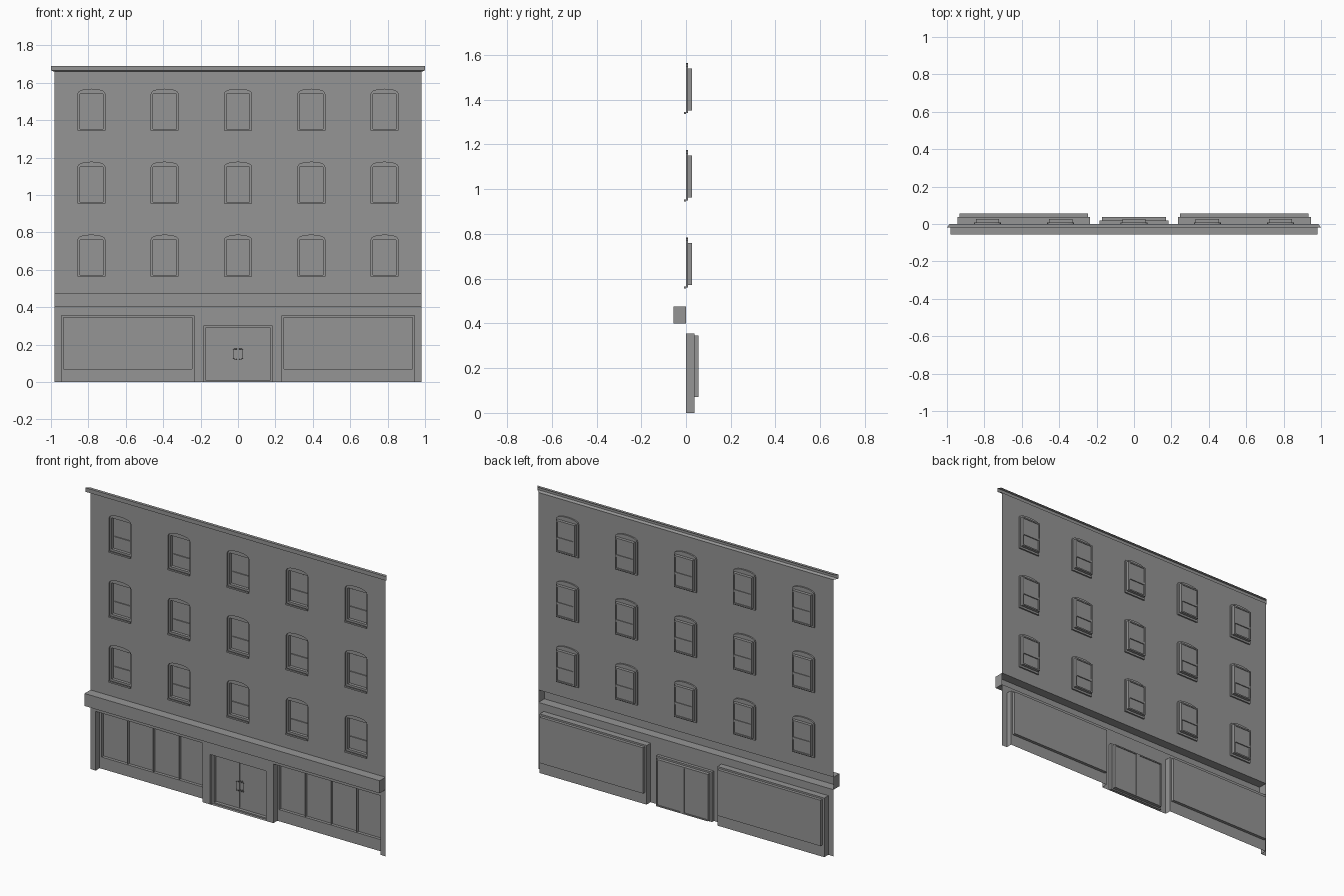
import bpy, bmesh, math
from mathutils import Vector

cube = bpy.data.objects.get("Cube")
if cube:
    bpy.data.objects.remove(cube, do_unlink=True)

grey = bpy.data.materials.new("stone_grey")
grey.use_nodes = True
grey.diffuse_color = (0.3, 0.3, 0.3, 1)
grey.node_tree.nodes["Principled BSDF"].inputs["Base Color"].default_value = (0.3, 0.3, 0.3, 1)


def rect(x0, x1, z0, z1):
    return [(x0, z0), (x1, z0), (x1, z1), (x0, z1)]


def sheet(bm, y, *loops):
    """Flat panel facing the front: first loop is the outline, the rest are holes."""
    edges = []
    for loop in loops:
        vs = [bm.verts.new((x, y, z)) for x, z in loop]
        edges += [bm.edges.new((a, b)) for a, b in zip(vs, vs[1:] + vs[:1])]
    made = bmesh.ops.triangle_fill(bm, edges=edges, use_beauty=True)["geom"]
    faces = [f for f in made if isinstance(f, bmesh.types.BMFace)]
    for f in faces:
        f.normal_update()
        if f.normal.y > 0:
            f.normal_flip()


def reveal(bm, loop, y0, y1, closed=True):
    """Side walls that carry a loop from one depth to another."""
    a = [bm.verts.new((x, y0, z)) for x, z in loop]
    b = [bm.verts.new((x, y1, z)) for x, z in loop]
    n = len(loop)
    for i in range(n if closed else n - 1):
        j = (i + 1) % n
        bm.faces.new((a[i], a[j], b[j], b[i]))


def finish(name, bm):
    bmesh.ops.remove_doubles(bm, verts=bm.verts, dist=0.0002)
    mesh = bpy.data.meshes.new(name)
    bm.to_mesh(mesh)
    bm.free()
    mesh.materials.append(grey)
    obj = bpy.data.objects.new(name, mesh)
    bpy.context.collection.objects.link(obj)
    return obj


def arch(cx, z):
    """Window opening with a shallow curved head."""
    w, spring, rise, steps = 0.072, 0.2, 0.025, 10
    pts = [(cx - w, z), (cx + w, z)]
    for i in range(steps + 1):
        t = math.pi * i / steps
        pts.append((cx + w * math.cos(t), z + spring + rise * math.sin(t) ** 0.8 if 0 < i < steps else z + spring))
    return pts


columns = [i * 0.392 for i in range(-2, 3)]
floors = [0.56, 0.95, 1.34]
HALF = 0.98

# Upper wall with arched openings
bm = bmesh.new()
sheet(bm, 0, rect(-HALF, HALF, 0.475, 1.66), *[arch(x, z) for x in columns for z in floors])
finish("upper_wall", bm)

# Ground floor wall, notched for the shop windows and door
bm = bmesh.new()
notches = [(-0.945, -0.235, 0.355), (-0.185, 0.185, 0.3), (0.235, 0.945, 0.355)]
outline = [(-HALF, 0)]
for x0, x1, top in notches:
    outline += [(x0, 0), (x0, top), (x1, top), (x1, 0)]
outline += [(HALF, 0), (HALF, 0.4), (-HALF, 0.4)]
sheet(bm, 0, outline)
finish("ground_floor_wall", bm)

# Sign band: open-backed box across the front
bm = bmesh.new()
band = rect(-HALF, HALF, 0.4, 0.475)
reveal(bm, band, 0, -0.056)
sheet(bm, -0.056, band)
finish("sign_band", bm)

# Cornice: mitred open profile
bm = bmesh.new()
profile = [(0.98, 0, 1.66), (0.985, -0.006, 1.66), (1, -0.018, 1.666), (1, -0.018, 1.69), (0.985, 0, 1.69)]
rows = [[bm.verts.new((s * x, y, z)) for s in (-1, 1)] for x, y, z in profile]
for a, b in zip(rows, rows[1:]):
    bm.faces.new((a[0], a[1], b[1], b[0]))
finish("cornice", bm)

# Sash windows with sills
for r, z in enumerate(floors):
    for c, x in enumerate(columns):
        bm = bmesh.new()
        opening = arch(x, z)
        frame = rect(x - 0.062, x + 0.062, z + 0.012, z + 0.2)
        reveal(bm, opening, 0, 0.009)
        sheet(bm, 0.009, opening, frame)
        reveal(bm, frame, 0.009, 0.027)
        lower = rect(x - 0.054, x + 0.054, z + 0.02, z + 0.086)
        upper = rect(x - 0.054, x + 0.054, z + 0.1, z + 0.192)
        sheet(bm, 0.027, frame, lower, upper)
        for pane, depth in ((lower, 0.021), (upper, 0.023)):
            reveal(bm, pane, 0.027, depth)
            sheet(bm, depth, pane)
        sill = rect(x - 0.072, x + 0.072, z - 0.004, z + 0.005)
        reveal(bm, sill, 0, -0.008)
        sheet(bm, -0.008, sill)
        finish(f"window_{r + 1}_{c + 1}", bm)

# Shop windows, recessed in two steps, with thin glazing fins
for name, side in (("right", -1), ("left", 1)):
    bm = bmesh.new()
    x0, x1 = sorted((side * 0.235, side * 0.945))
    surround = rect(x0, x1, 0, 0.355)
    glass = rect(x0 + 0.012, x1 - 0.012, 0.07, 0.345)
    reveal(bm, surround[1:] + surround[:1], 0, 0.038, closed=False)
    sheet(bm, 0.038, surround, glass)
    reveal(bm, glass, 0.038, 0.056)
    sheet(bm, 0.056, glass)
    for i in range(1, 4):
        fx = x0 + 0.012 + (x1 - x0 - 0.024) * i / 4
        reveal(bm, [(fx, 0.07), (fx, 0.345)], 0.038, 0.056, closed=False)
    finish(name + "_shop_window", bm)

# Double entrance door
bm = bmesh.new()
portal = rect(-0.185, 0.185, 0, 0.3)
frame = rect(-0.172, 0.172, 0.008, 0.29)
leaves = [rect(-0.165, -0.012, 0.015, 0.283), rect(0.012, 0.165, 0.015, 0.283)]
reveal(bm, portal, 0, 0.018)
sheet(bm, 0.018, portal, frame)
reveal(bm, frame, 0.018, 0.038)
sheet(bm, 0.038, frame, *leaves)
for leaf in leaves:
    reveal(bm, leaf, 0.038, 0.033)
    sheet(bm, 0.033, leaf)
finish("entrance_door", bm)

# Door handles: bent tubes on each leaf
for name, side in (("right", -1), ("left", 1)):
    curve = bpy.data.curves.new(name + "_door_handle", "CURVE")
    curve.dimensions = "3D"
    curve.bevel_depth = 0.002
    curve.bevel_resolution = 1
    curve.use_fill_caps = True
    path = [(0.006, 0.036, 0.122), (0.006, 0.022, 0.122), (0.02, 0.02, 0.122), (0.025, 0.02, 0.128),
            (0.025, 0.02, 0.17), (0.02, 0.02, 0.176), (0.006, 0.022, 0.176), (0.006, 0.036, 0.176)]
    spline = curve.splines.new("POLY")
    spline.points.add(len(path) - 1)
    for p, (x, y, z) in zip(spline.points, path):
        p.co = (side * x, y, z, 1)
    curve.materials.append(grey)
    bpy.context.collection.objects.link(bpy.data.objects.new(name + "_door_handle", curve))
